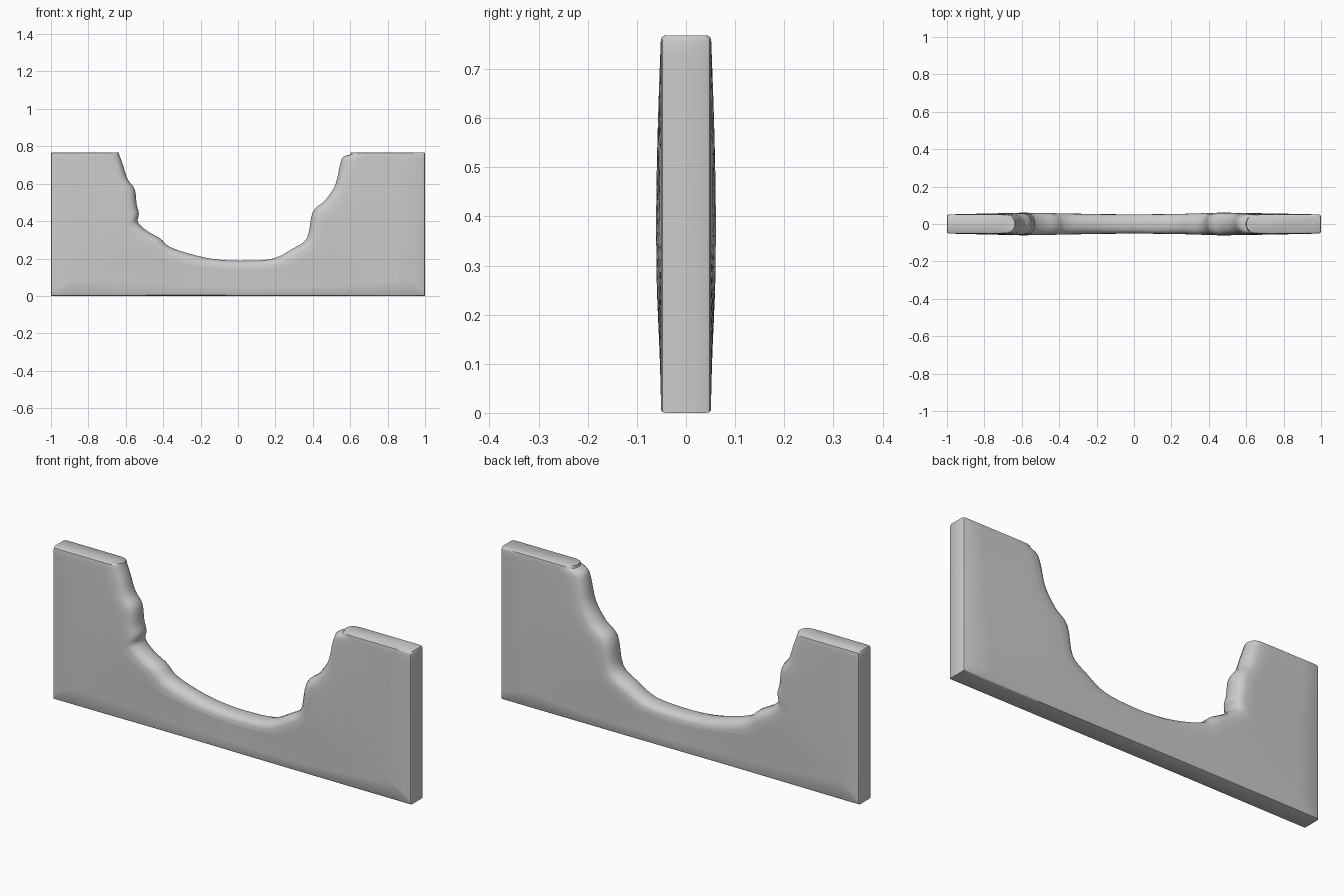
import bpy, bmesh, math
from mathutils import Vector

cube = bpy.data.objects.get("Cube")
if cube:
    bpy.data.objects.remove(cube, do_unlink=True)

TOP, HALF = 0.768, 0.051
LIP = 0.012

# Ragged edge of the opening, from left to right as (x, z)
EDGE = [(-.635, TOP - LIP), (-.615, .70), (-.59, .625), (-.552, .57), (-.542, .49),
        (-.53, .44), (-.535, .395), (-.487, .348), (-.417, .308), (-.364, .262),
        (-.257, .225), (-.134, .198), (.01, .188), (.18, .198), (.289, .251),
        (.369, .31), (.40, .45), (.465, .51), (.52, .594), (.545, .70),
        (.562, .742), (.60, TOP - LIP)]
CORNERS = (7, 15)     # edge points that face the two bottom corners
STEPS = 4


def smooth_edge(t):
    """Point on a smooth curve through the edge points."""
    i = min(int(t), len(EDGE) - 2)
    u = t - i
    a, b, c, d = (Vector(EDGE[max(0, min(len(EDGE) - 1, i + k))]) for k in (-1, 0, 1, 2))
    return 0.5 * (2 * b + (c - a) * u + (2 * a - 5 * b + 4 * c - d) * u ** 2
                  + (3 * b - a - 3 * c + d) * u ** 3)


def outer_point(t):
    """Matching point on the straight outer border."""
    lo, hi = CORNERS
    rim = TOP - LIP
    if t <= lo:
        return Vector((-1, rim * (1 - t / lo)))
    if t >= hi:
        return Vector((1, rim * (t - hi) / (len(EDGE) - 1 - hi)))
    return Vector((-1 + 2 * (t - lo) / (hi - lo), 0))


def section(t):
    """Closed rounded section running from the outer border to the opening."""
    inner, outer = smooth_edge(t), outer_point(t)
    length = (outer - inner).length
    way = (outer - inner) / length
    # Distance from the opening, and share of the half thickness
    half = [(length, .8), (length - .004, .94), (length - .013, 1),
            (length * .75, 1), (length * .5, 1), (length * .25, 1), (.08, 1),
            (.042, .97), (.022, .86), (.008, .62), (0, .25)]
    ring = []
    for side, points in ((-1, half), (1, half[::-1])):
        for dist, share in points:
            p = inner + way * dist
            # Faces swell gently beside the opening
            swell = .011 * math.sin(math.pi * max(0, min(1, p.y / TOP)))
            swell *= max(0, 1 - dist / length) * min(1, abs(p.x) / .4)
            ring.append(Vector((p.x, side * share * (HALF + swell), p.y)))
    return ring


def lip(ring, rise, share):
    """Raise and narrow an end section to round off the top."""
    cx = sum(v.x for v in ring) / len(ring)
    return [Vector((v.x + (cx - v.x) * rise, v.y * share, v.z + rise)) for v in ring]


count = (len(EDGE) - 1) * STEPS
rings = [section(k / STEPS) for k in range(count + 1)]
rounding = ((.008, .97), (LIP, .86))
rings = ([lip(rings[0], *r) for r in reversed(rounding)] + rings
         + [lip(rings[-1], *r) for r in rounding])

# Loft the wall through all sections
bm = bmesh.new()
loops = [[bm.verts.new(v) for v in ring] for ring in rings]
for a, b in zip(loops, loops[1:]):
    for k in range(len(a)):
        n = (k + 1) % len(a)
        bm.faces.new((a[k], a[n], b[n], b[k]))
bm.faces.new(loops[0])
bm.faces.new(loops[-1])
bmesh.ops.recalc_face_normals(bm, faces=bm.faces)
mesh = bpy.data.meshes.new("broken_wall")
bm.to_mesh(mesh)
bm.free()
wall = bpy.data.objects.new("broken_wall", mesh)
bpy.context.collection.objects.link(wall)

# Plain grey
grey = bpy.data.materials.new("plain_grey")
grey.use_nodes = True
colour = (.6, .6, .6, 1)
grey.diffuse_color = colour
grey.node_tree.nodes["Principled BSDF"].inputs["Base Color"].default_value = colour
mesh.materials.append(grey)

bpy.context.view_layer.objects.active = wall
wall.select_set(True)
bpy.ops.object.shade_smooth_by_angle(angle=math.radians(40))
